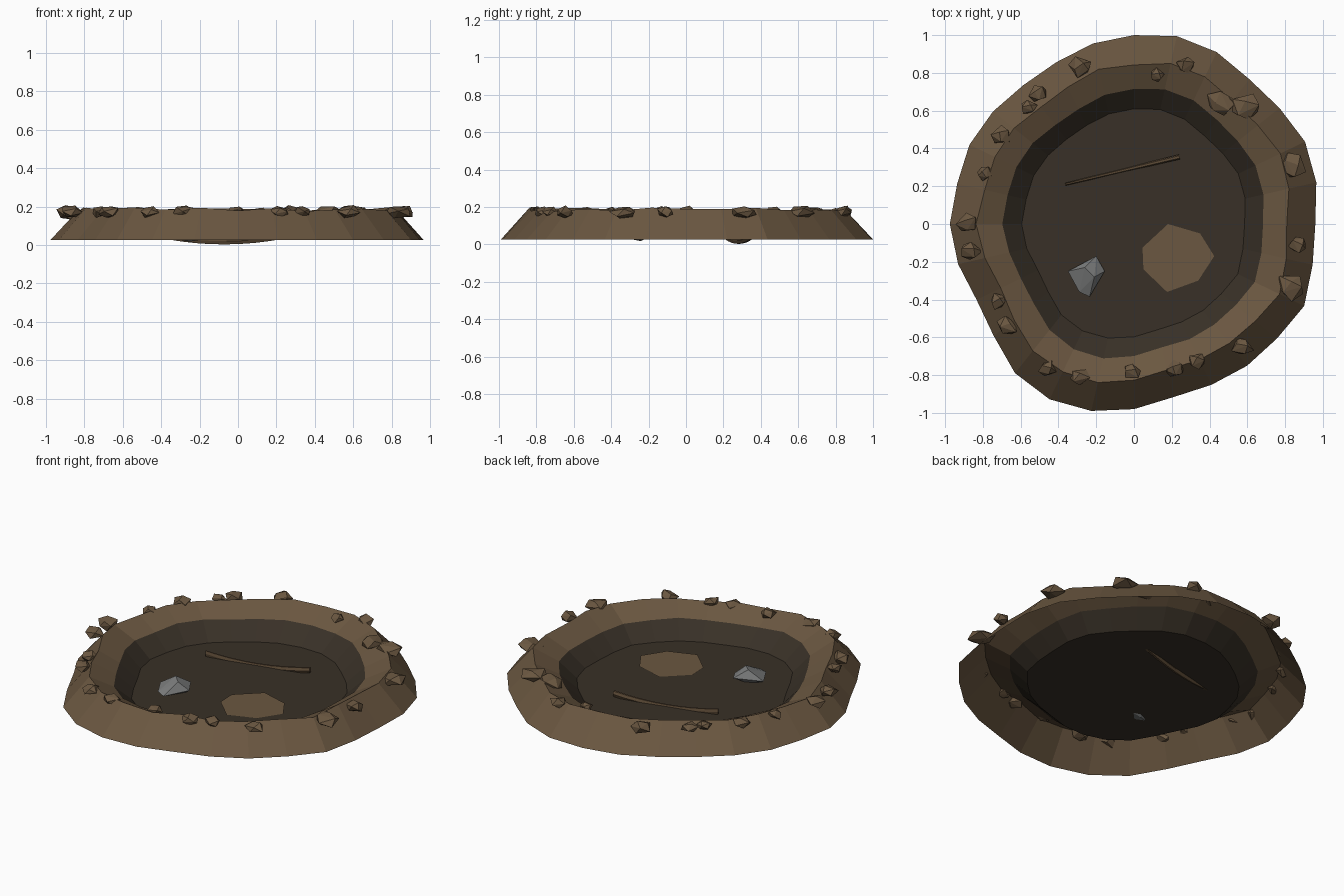
import bpy, bmesh, random
from math import sin, cos, pi
from mathutils import Vector

random.seed(7)
cube = bpy.data.objects.get("Cube")
if cube:
    bpy.data.objects.remove(cube)


def material(name, rgb):
    m = bpy.data.materials.new(name)
    m.use_nodes = True
    colour = (*rgb, 1)
    m.diffuse_color = colour
    bsdf = m.node_tree.nodes["Principled BSDF"]
    bsdf.inputs["Base Color"].default_value = colour
    bsdf.inputs["Roughness"].default_value = 0.9
    return m


earth = material("brown earth", (0.145, 0.095, 0.052))
dark = material("dark soil", (0.040, 0.030, 0.020))
wood = material("stick wood", (0.11, 0.070, 0.037))
grey = material("grey stone", (0.20, 0.205, 0.205))


def finish(bm, name, *mats, recalc=True):
    if recalc:
        bmesh.ops.recalc_face_normals(bm, faces=bm.faces)
    mesh = bpy.data.meshes.new(name)
    bm.to_mesh(mesh)
    bm.free()
    for m in mats:
        mesh.materials.append(m)
    ob = bpy.data.objects.new(name, mesh)
    bpy.context.collection.objects.link(ob)
    return ob


def loft(bm, rings):
    """Join closed rings of points with quads; returns rings of verts and faces by band."""
    vs = [[bm.verts.new(p) for p in r] for r in rings]
    bands = []
    for a, b in zip(vs, vs[1:]):
        n = len(a)
        bands.append([bm.faces.new((a[i], a[(i + 1) % n], b[(i + 1) % n], b[i]))
                      for i in range(n)])
    return vs, bands


def hull(name, points, mat):
    bm = bmesh.new()
    for p in points:
        bm.verts.new(p)
    res = bmesh.ops.convex_hull(bm, input=bm.verts)
    loose = [v for v in bm.verts if not v.link_faces]
    bmesh.ops.delete(bm, geom=loose, context="VERTS")
    return finish(bm, name, mat)


# Crater: uneven outline (clockwise from the back), repeated inward as slopes
outline = [1.0, 1.02, 1.01, .98, .985, 1.005, .99, .96, .97, 1.0, .97, .96, .945, .94,
           .98, 1.015, 1.03, 1.01, .95, .925, .955, .975, .96, .967, .955, .94, .95, .98]
N = len(outline)
FLOOR = 0.027


def ring(scale, z, rough=0.0, rough_z=0.0):
    pts = []
    for i, r in enumerate(outline):
        a = 2 * pi * i / N
        q = r * scale * (1 + random.uniform(-rough, rough))
        pts.append((q * sin(a), q * cos(a), z + random.uniform(-rough_z, rough_z)))
    return pts


bm = bmesh.new()
verts, bands = loft(bm, [ring(1, FLOOR), ring(.85, .185, .01, .012),
                         ring(.715, .12, .008, .006), ring(.61, FLOOR)])
floor = bm.faces.new(verts[-1])
for f in bands[2] + [floor]:
    f.material_index = 1
bm.normal_update()
if floor.normal.z < 0:
    bmesh.ops.reverse_faces(bm, faces=bm.faces)
finish(bm, "crater", earth, dark, recalc=False)

# Rubble along the rim: x, y, size
rubble = [(-.28, .83, .065), (.12, .79, .045), (.27, .84, .055), (-.51, .69, .055),
          (-.56, .62, .045), (-.70, .47, .055), (-.79, .27, .05), (-.88, 0, .06),
          (-.87, -.14, .065), (-.72, -.41, .05), (-.67, -.54, .06), (-.46, -.765, .05),
          (-.29, -.81, .06), (-.01, -.78, .055), (.22, -.77, .055), (.335, -.725, .05),
          (.575, -.65, .06), (.83, -.33, .08), (.87, -.11, .06), (.84, .31, .08),
          (.46, .64, .08), (.59, .62, .08)]
for i, (x, y, s) in enumerate(rubble):
    pts = []
    turn = random.uniform(0, pi)
    for k in range(10):
        # spread points evenly over a sphere, then jitter and flatten them
        h = 1 - 2 * (k + .5) / 10
        a = turn + k * 2.4
        w = (1 - h * h) ** .5
        d = Vector((w * cos(a), w * sin(a), h)) * random.uniform(.75, 1.15)
        pts.append((x + d.x * s, y + d.y * s * .9, .172 + d.z * min(s * .65, .04)))
    hull(f"rim_rock_{i + 1}", pts, earth)

# Pale earth patch on the floor
bm = bmesh.new()
patch = [(.18, 0), (.045, -.125), (.05, -.24), (.175, -.36), (.34, -.30), (.425, -.17), (.35, -.05)]
bm.faces.new([bm.verts.new((x, y, FLOOR + .005)) for x, y in patch])
finish(bm, "earth_patch", earth, recalc=False)

# Grey stone with a raised peak, sunk slightly into the floor
hull("grey_stone", [(-.35, -.25, .05), (-.20, -.17, .06), (-.155, -.25, .05),
                    (-.235, -.385, .045), (-.29, -.36, .05), (-.26, -.23, .105),
                    (-.21, -.28, .10), (-.32, -.27, .03), (-.18, -.24, .03),
                    (-.25, -.24, .018)], grey)

# Sagging stick lying through the floor
start, end = Vector((-.365, .21, .046)), Vector((.24, .355, .05))
side = (end - start).cross(Vector((0, 0, 1))).normalized()
rings = []
for i in range(9):
    t = i / 8
    c = start.lerp(end, t) - Vector((0, 0, .028 * 4 * t * (1 - t)))
    w = .007 + .006 * t
    rings.append([c + side * w * cos(a) + Vector((0, 0, .019 * sin(a)))
                  for a in (2 * pi * k / 6 for k in range(6))])
bm = bmesh.new()
verts, _ = loft(bm, rings)
bm.faces.new(verts[0])
bm.faces.new(verts[-1])
finish(bm, "stick", wood)
